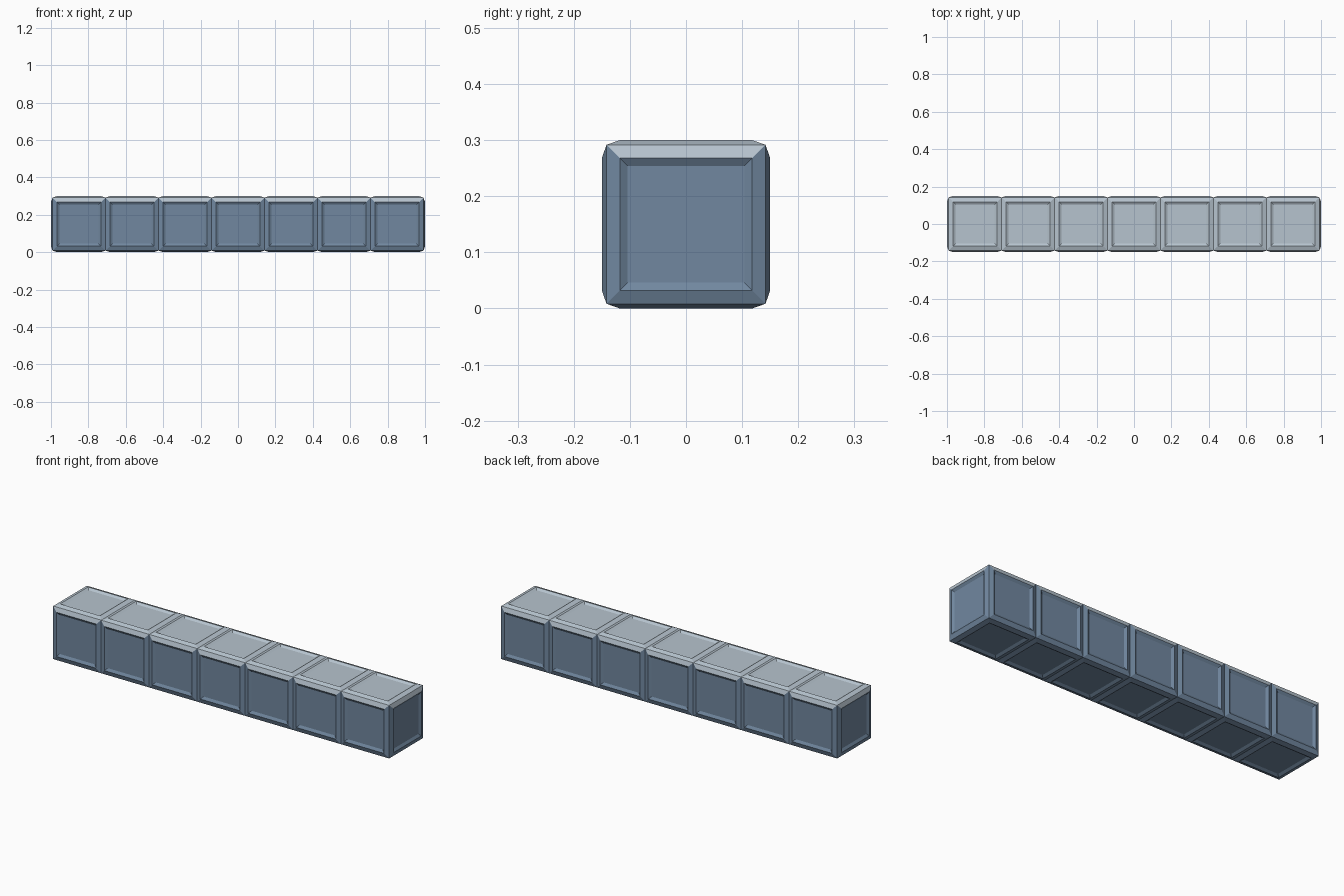
import bpy
import bmesh

if "Cube" in bpy.data.objects:
    bpy.data.objects.remove(bpy.data.objects["Cube"])

COUNT = 7
OUT = 0.15                       # half size at the raised rims
PITCH = (2 - 2 * OUT) / (COUNT - 1)
HALF = PITCH / 2                 # half size of the plain cube


def material(name, rgb):
    m = bpy.data.materials.new(name)
    m.diffuse_color = (*rgb, 1)
    m.use_nodes = True
    m.node_tree.nodes["Principled BSDF"].inputs["Base Color"].default_value = m.diffuse_color
    return m


blue = material("slate blue sides", (0.165, 0.245, 0.35))
grey = material("pale grey top", (0.47, 0.55, 0.62))

# one block: each cube face gets a raised sloping frame and a sunken panel
bm = bmesh.new()
bmesh.ops.create_cube(bm, size=PITCH)
panels = list(bm.faces)
bmesh.ops.inset_individual(bm, faces=panels, thickness=HALF - 0.118,
                           depth=OUT - HALF, use_even_offset=True)
bmesh.ops.inset_individual(bm, faces=panels, thickness=0.014,
                           depth=HALF - OUT, use_even_offset=True)
bm.normal_update()

# the top and the upper frame strips are pale
for f in bm.faces:
    top = f.calc_center_median().z > 0.115 and f.normal.z > 0.2
    f.material_index = 1 if top else 0

mesh = bpy.data.meshes.new("panelled_beam")
bm.to_mesh(mesh)
bm.free()
mesh.materials.append(blue)
mesh.materials.append(grey)

# row of seven blocks
beam = bpy.data.objects.new("panelled_beam", mesh)
bpy.context.collection.objects.link(beam)
beam.location = (-PITCH * (COUNT - 1) / 2, 0, OUT)
row = beam.modifiers.new("row", 'ARRAY')
row.count = COUNT
row.use_relative_offset = False
row.use_constant_offset = True
row.constant_offset_displace = (PITCH, 0, 0)
